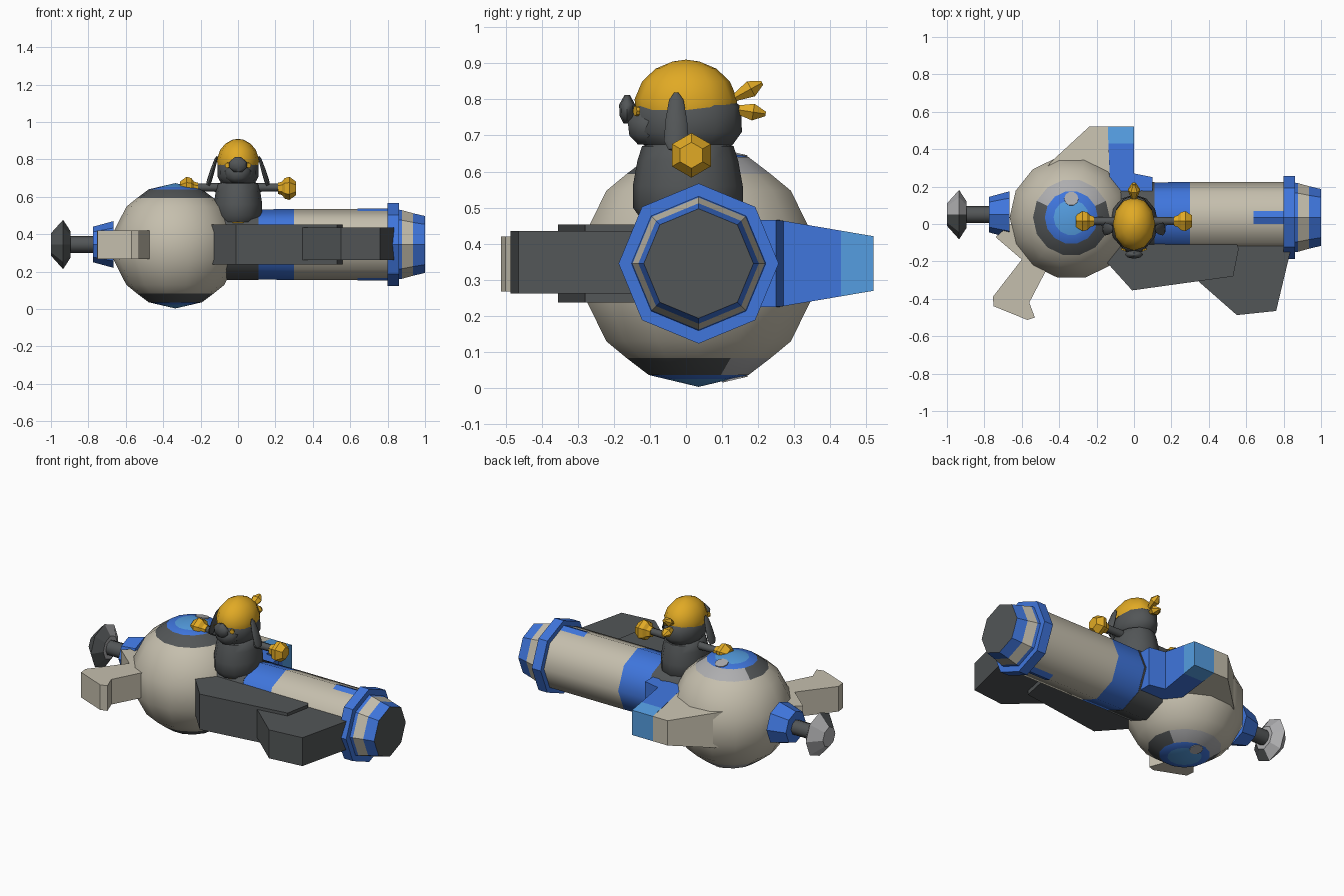
import bpy, bmesh, math
from mathutils import Matrix, Vector

if "Cube" in bpy.data.objects:
    bpy.data.objects.remove(bpy.data.objects["Cube"], do_unlink=True)

COLOURS = {
    "cream": (0.56, 0.52, 0.42), "dark_grey": (0.085, 0.092, 0.095),
    "blue": (0.05, 0.18, 0.72), "light_blue": (0.09, 0.34, 0.75),
    "gold": (0.75, 0.4, 0.018), "light_grey": (0.42, 0.42, 0.43),
}
NAMES = list(COLOURS)
MATS = []
for name, rgb in COLOURS.items():
    m = bpy.data.materials.new(name)
    m.use_nodes = True
    m.diffuse_color = (*rgb, 1)
    m.node_tree.nodes["Principled BSDF"].inputs["Base Color"].default_value = (*rgb, 1)
    MATS.append(m)


def finish(name, bm, paint, smooth=None):
    """Turn a bmesh into an object; paint is a colour name or a rule(centre, normal)."""
    bmesh.ops.recalc_face_normals(bm, faces=bm.faces)
    bm.normal_update()
    for f in bm.faces:
        colour = paint if isinstance(paint, str) else paint(f.calc_center_median(), f.normal)
        f.material_index = NAMES.index(colour)
    mesh = bpy.data.meshes.new(name)
    bm.to_mesh(mesh)
    bm.free()
    for m in MATS:
        mesh.materials.append(m)
    ob = bpy.data.objects.new(name, mesh)
    bpy.context.collection.objects.link(ob)
    if smooth:
        bpy.ops.object.select_all(action="DESELECT")
        bpy.context.view_layer.objects.active = ob
        ob.select_set(True)
        bpy.ops.object.shade_smooth_by_angle(angle=math.radians(smooth))
    return ob


def lathe(name, profile, sides, paint, centre, axis="Z", scale=(1, 1, 1), smooth=None, tilt=None):
    """Spin (position, radius) points around an axis, closing both ends."""
    bm = bmesh.new()
    pts = [(profile[0][0], 0)] + profile + [(profile[-1][0], 0)]
    verts = [bm.verts.new((r, 0, t)) for t, r in pts]
    edges = [bm.edges.new(pair) for pair in zip(verts, verts[1:])]
    bmesh.ops.spin(bm, geom=verts + edges, cent=(0, 0, 0), axis=(0, 0, 1),
                   angle=math.tau, steps=sides)
    bmesh.ops.remove_doubles(bm, verts=bm.verts, dist=0.0005)
    mat = Matrix.Diagonal((*scale, 1))
    if axis == "X":
        mat = Matrix.Rotation(math.pi / 2, 4, "Y") @ mat
    if tilt:
        mat = tilt @ mat
    bm.transform(Matrix.Translation(centre) @ mat)
    return finish(name, bm, paint, smooth)


def slab(name, outline, z_range, paint, smooth=None, taper=None):
    """Extrude a plan outline through a height range; taper(y) scales the height."""
    low, high = z_range
    mid = (low + high) / 2
    bm = bmesh.new()
    rows = []
    for z in z_range:
        rows.append([bm.verts.new((x, y, mid + (z - mid) * (taper(y) if taper else 1)))
                     for x, y in outline])
        bm.faces.new(rows[-1])
    n = len(outline)
    for i in range(n):
        j = (i + 1) % n
        bm.faces.new((rows[0][i], rows[0][j], rows[1][j], rows[1][i]))
    return finish(name, bm, paint, smooth)


AY, AZ = 0.035, 0.345
BALL = Vector((-0.335, AY, 0.338))


# Round body with an eye painted on each pole
def ball_paint(c, n):
    d = c - BALL
    r = math.hypot(d.x, d.y)
    if abs(d.z) < 0.2 or r > 0.21:
        return "cream"
    if r > 0.14:
        return "light_grey" if d.y > 0.09 else "dark_grey"
    return "light_blue" if r < 0.09 else "blue"


half = [(0.335, 0), (0.313, 0.095), (0.302, 0.142), (0.255, 0.205), (0.209, 0.262), (0.075, 0.33)]
lathe("round_body", half + [(-z, r) for z, r in reversed(half)], 14, ball_paint, BALL, smooth=40)
for s, side in ((1, "top"), (-1, "bottom")):
    lathe("eye_glint_" + side, [(-0.004, 0.038), (0.004, 0.038)], 10, "light_grey",
          BALL + Vector((0, 0.1, s * 0.311)), tilt=Matrix.Rotation(-s * 0.23, 4, "X"))

# Core between the body and the barrel, then the barrel
lathe("core", [(-0.12, 0.19), (0.11, 0.19)], 8, "dark_grey", (0, AY, AZ), "X", smooth=50)
lathe("barrel", [(0.1, 0.187), (0.3, 0.19), (0.82, 0.19)], 8,
      lambda c, n: "blue" if c.x < 0.3 else "cream", (0, AY, AZ), "X", smooth=50)
lathe("barrel_collar", [(0.8, 0.222), (0.86, 0.222)], 8, "blue", (0, AY, AZ), "X")
lathe("muzzle", [(0.85, 0.188), (0.878, 0.183), (0.936, 0.167), (1.0, 0.152)], 8,
      lambda c, n: "dark_grey" if n.x > 0.9 else "cream" if 0.88 < c.x < 0.93 else "blue",
      (0, AY, AZ), "X")

# Blue notches where the barrel meets the collar, folded over the ridges
for k in range(4):
    bm = bmesh.new()
    ridge = [(-0.035, 0.178), (0, 0.193), (0.035, 0.178)]
    cols = [[bm.verts.new((x, y, z)) for y, z in ridge] for x in (0.64, 0.8)]
    for i in range(2):
        bm.faces.new((cols[0][i], cols[1][i], cols[1][i + 1], cols[0][i + 1]))
    bmesh.ops.solidify(bm, geom=bm.faces[:], thickness=0.004)
    if k % 2:
        bm.free()
        continue
    bm.transform(Matrix.Translation((0, AY, AZ)) @ Matrix.Rotation(k * math.pi / 2, 4, "X"))
    finish("barrel_notch_%d" % k, bm, "blue")

# Rear collar, rod and knob
lathe("rear_collar", [(-0.775, 0.095), (-0.665, 0.125)], 8, "blue", (0, AY + 0.015, AZ), "X")
lathe("rear_rod", [(-0.92, 0.045), (-0.76, 0.045)], 8, "dark_grey", (0, AY + 0.015, AZ), "X", smooth=50)
lathe("rear_knob", [(-1.0, 0.06), (-0.935, 0.132), (-0.895, 0.07)], 8,
      lambda c, n: "light_grey" if n.y > -0.15 else "dark_grey", (0, AY + 0.015, AZ), "X")


# Tail fin: cream and blue halves meeting on one seam
def fin_taper(y):
    return 1 - 0.37 * max(0, y - 0.26) / 0.26


def fin_paint(c, n):
    return "light_blue" if c.y > 0.43 else "blue"


slab("fin_cream", [(-0.56, 0.2), (-0.43, 0.345), (-0.24, 0.52), (-0.14, 0.52), (-0.13, 0.26), (-0.13, 0.1)],
     (0.225, 0.465), "cream", taper=fin_taper)
slab("fin_blue", [(-0.13, 0.1), (-0.13, 0.26), (-0.137, 0.43), (0, 0.43), (0, 0.27), (0.1, 0.25), (0.1, 0.1)],
     (0.225, 0.465), fin_paint, taper=fin_taper)
slab("fin_tip", [(-0.137, 0.43), (-0.14, 0.52), (0, 0.52), (0, 0.43)],
     (0.225, 0.465), fin_paint, taper=fin_taper)

# Dark grip plates along the front
slab("front_plate", [(-0.15, -0.1), (-0.15, -0.2), (-0.01, -0.355), (0.53, -0.28), (0.56, -0.13), (0.5, 0), (-0.1, 0)],
     (0.237, 0.453), "dark_grey")
slab("outer_plate", [(0.28, -0.14), (0.28, -0.25), (0.55, -0.487), (0.76, -0.465), (0.84, -0.13), (0.7, -0.05)],
     (0.262, 0.435), "dark_grey")

# Cream handle with a hooked foot
slab("handle", [(-0.66, 0.0), (-0.74, -0.07), (-0.6, -0.19), (-0.755, -0.39), (-0.75, -0.44), (-0.57, -0.513),
                (-0.53, -0.5), (-0.56, -0.42), (-0.45, -0.21), (-0.4, -0.1)],
     (0.267, 0.42), "cream")

# Rider: body, head, cap, nose
lathe("rider_belt", [(0.452, 0.085), (0.47, 0.095)], 10, "gold", (0, 0, 0), scale=(0.95, 1.27, 1))
lathe("rider_body", [(0.465, 0.1), (0.5, 0.12), (0.56, 0.12), (0.63, 0.11), (0.67, 0.1), (0.69, 0.06)], 12,
      "dark_grey", (0, 0.005, 0), scale=(1.08, 1.27, 1), smooth=50)
lathe("rider_head", [(0.65, 0.06), (0.675, 0.1), (0.71, 0.12), (0.78, 0.118), (0.82, 0.08)], 12,
      "dark_grey", (0, 0.005, 0), scale=(0.92, 1.25, 1), smooth=50)
lathe("rider_snout", [(0.675, 0.035), (0.7, 0.06), (0.74, 0.065), (0.775, 0.04)], 10,
      "dark_grey", (0, -0.1, 0), scale=(1.1, 1, 1), smooth=50)
lathe("rider_nose", [(0.733, 0.02), (0.755, 0.042), (0.785, 0.045), (0.812, 0.015)], 8,
      "dark_grey", (0, -0.163, 0), scale=(1.1, 0.5, 1), smooth=60)
lathe("rider_cap", [(0.77, 0.112), (0.8, 0.115), (0.85, 0.098), (0.885, 0.068), (0.905, 0.03), (0.91, 0.001)], 12,
      "gold", (0, 0, 0), scale=(0.98, 1.24, 1), smooth=50)

# Knot lobes at the back of the cap
for name, z, angle in (("upper", 0.815, 0.5), ("lower", 0.785, -0.15)):
    lathe("knot_" + name, [(0, 0.012), (0.055, 0.03), (0.09, 0.008)], 6, "gold", (0, 0.132, z - 0.012),
          scale=(1.1, 0.9, 1), tilt=Matrix.Rotation(angle - math.pi / 2, 4, "X"))

# Paired ears, eyes, arms and fists
for s, side in ((1, "left"), (-1, "right")):
    lathe("ear_" + side, [(-0.085, 0.022), (-0.06, 0.034), (0, 0.03), (0.06, 0.02), (0.08, 0.006)], 8,
          "dark_grey", (s * 0.136, -0.027, 0.742), scale=(0.4, 1, 1), smooth=50,
          tilt=Matrix.Rotation(-s * 0.3, 4, "Y"))
    lathe("eye_" + side, [(-0.005, 0.014), (0.005, 0.014)], 8, "gold", (s * 0.056, -0.137, 0.768),
          tilt=Matrix.Rotation(s * 0.4, 4, "Z") @ Matrix.Rotation(math.pi / 2, 4, "X"))
    lathe("arm_" + side, [(s * 0.09, 0.024), (s * 0.24, 0.02)], 8, "dark_grey", (0, 0.015, 0.65), "X", smooth=50)
    lathe("fist_" + side, [(s * 0.215, 0.03), (s * 0.235, 0.036), (s * 0.25, 0.055), (s * 0.275, 0.062), (s * 0.31, 0.036)],
          6, "gold", (0, 0.015, 0.645), "X")
